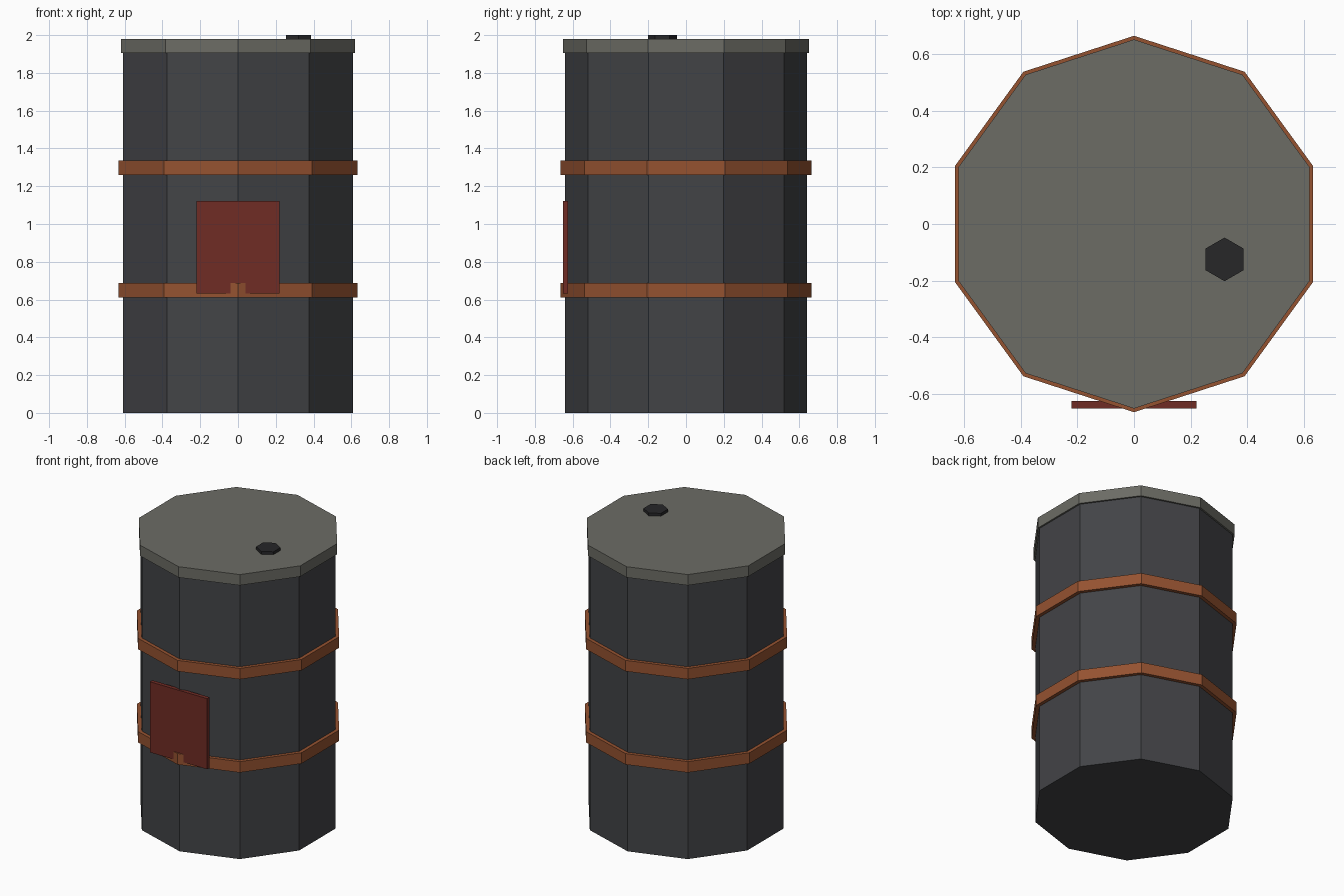
import bpy
from math import pi

if "Cube" in bpy.data.objects:
    bpy.data.objects.remove(bpy.data.objects["Cube"])


def material(name, rgb):
    m = bpy.data.materials.new(name)
    m.diffuse_color = (*rgb, 1)
    m.use_nodes = True
    m.node_tree.nodes["Principled BSDF"].inputs["Base Color"].default_value = m.diffuse_color
    return m


STEEL = material("dark_steel", (0.055, 0.057, 0.062))
LID = material("grey_lid", (0.15, 0.15, 0.13))
RUST = material("rust", (0.30, 0.085, 0.03))
RED = material("dark_red", (0.16, 0.025, 0.018))
BLACK = material("black", (0.02, 0.02, 0.022))


def prism(name, sides, radius, z0, z1, mat, x=0, y=0):
    """Flat-sided cylinder with a corner pointing along +y."""
    bpy.ops.mesh.primitive_cylinder_add(vertices=sides, radius=radius, depth=z1 - z0,
                                        location=(x, y, (z0 + z1) / 2))
    ob = bpy.context.object
    ob.name = name
    ob.data.materials.append(mat)
    return ob


# Ten-sided body and overhanging lid
prism("drum_body", 10, 0.64, 0, 1.91, STEEL)
prism("drum_lid", 10, 0.652, 1.905, 1.98, LID)

# Rusty hoops
for name, z in (("lower_hoop", 0.65), ("upper_hoop", 1.297)):
    prism(name, 10, 0.665, z - 0.038, z + 0.038, RUST)

# Filler cap on the lid
prism("filler_cap", 6, 0.077, 1.96, 2.0, BLACK, 0.32, -0.125)

# Blank plate on the front
bpy.ops.mesh.primitive_cube_add(size=1, location=(0, -0.639, 0.878))
plate = bpy.context.object
plate.name = "front_plate"
plate.scale = (0.44, 0.027, 0.49)
plate.data.materials.append(RED)
